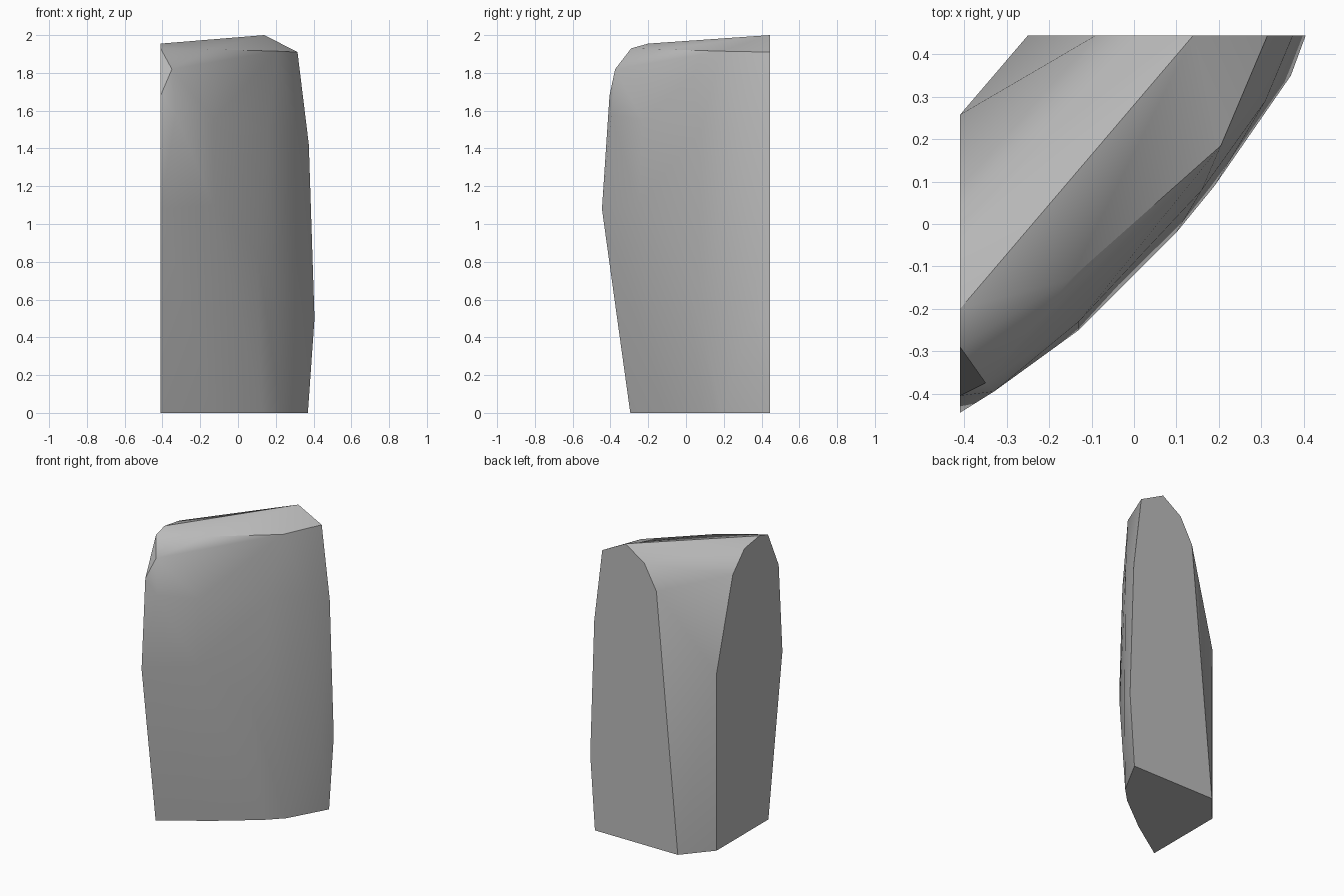
import bpy
import bmesh
import math
from mathutils import Vector

default_cube = bpy.data.objects.get("Cube")
if default_cube:
    bpy.data.objects.remove(default_cube, do_unlink=True)

LEFT_CUT_X = -0.41
BACK_CUT_Y = 0.445


def make_material(name, color):
    material = bpy.data.materials.new(name)
    material.use_nodes = True
    material.diffuse_color = color
    shader = material.node_tree.nodes["Principled BSDF"]
    shader.inputs["Base Color"].default_value = color
    shader.inputs["Roughness"].default_value = 0.9
    return material


def make_hull(name, points, material, sharp_angle):
    """Wrap a solid stone around its corner points."""
    bm = bmesh.new()
    for point in points:
        bm.verts.new(Vector(point))
    hull = bmesh.ops.convex_hull(bm, input=bm.verts[:])
    loose = {g for g in hull["geom_interior"] + hull["geom_unused"]
             if isinstance(g, bmesh.types.BMVert)}
    bmesh.ops.delete(bm, geom=list(loose), context="VERTS")
    # merge the triangles of the flat cut sides and the base
    bmesh.ops.dissolve_limit(bm, angle_limit=math.radians(1),
                             verts=bm.verts[:], edges=bm.edges[:])
    bmesh.ops.recalc_face_normals(bm, faces=bm.faces[:])
    mesh = bpy.data.meshes.new(name)
    bm.to_mesh(mesh)
    bm.free()
    mesh.materials.append(material)
    stone = bpy.data.objects.new(name, mesh)
    bpy.context.collection.objects.link(stone)
    bpy.ops.object.select_all(action="DESELECT")
    stone.select_set(True)
    bpy.context.view_layer.objects.active = stone
    bpy.ops.object.shade_smooth_by_angle(angle=math.radians(sharp_angle))
    return stone


# flat end on the side: (y, z) outline
side_outline = [(-.295, 0), (-.445, 1.08), (-.405, 1.68), (-.29, 1.93),
                (-.2, 1.955), (-.04, 1.93), (.086, 1.8), (.258, 1.2), (.258, 0)]
# flat end at the back: (x, z) outline
back_outline = [(.37, 0), (.405, .5), (.375, 1.42), (.315, 1.91),
                (.14, 2), (0, 1.905), (-.09, 1.74), (-.25, 0)]
# bowed outer face: rows of (x, y, z) from the base to the rim
base_row = [(-.13, -.11, 0), (.13, .09, 0), (.23, .19, 0)]
belly_row = [(-.13, -.25, 1.1), (.1, -.02, .85), (.19, .09, .65), (.37, .35, .5)]
shoulder_row = [(-.33, -.395, 1.58), (-.13, -.23, 1.55), (.16, .08, 1.5), (.31, .29, 1.5)]
rim_row = [(-.35, -.375, 1.82), (-.15, -.13, 1.925), (.205, .185, 1.915)]

corners = [(LEFT_CUT_X, y, z) for y, z in side_outline]
corners += [(x, BACK_CUT_Y, z) for x, z in back_outline]
corners += base_row + belly_row + shoulder_row + rim_row

stone_grey = make_material("stone grey", (0.5, 0.5, 0.5, 1))
make_hull("rock_slab", corners, stone_grey, 32)
